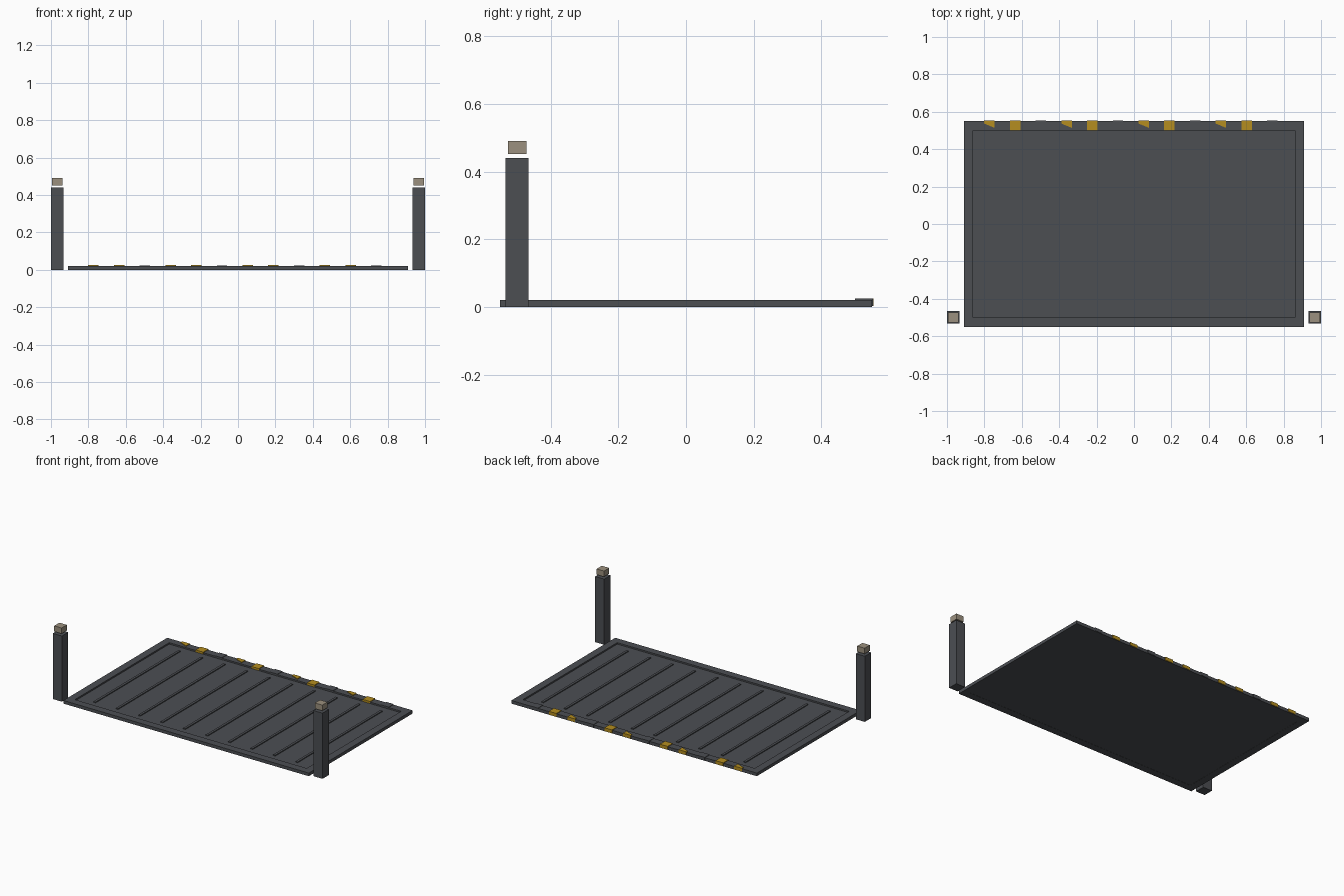
import bpy, bmesh

if "Cube" in bpy.data.objects:
    bpy.data.objects.remove(bpy.data.objects["Cube"])


def material(name, rgb):
    m = bpy.data.materials.new(name)
    m.diffuse_color = (*rgb, 1)
    m.use_nodes = True
    m.node_tree.nodes["Principled BSDF"].inputs["Base Color"].default_value = m.diffuse_color
    return m


STEEL = material("dark steel", (0.072, 0.077, 0.086))
YELLOW = material("hazard yellow", (0.46, 0.27, 0.014))
BEIGE = material("lamp beige", (0.33, 0.28, 0.21))


def prism(name, pts, z0, z1, mat):
    """Extrude a flat outline (counter-clockwise from above) from z0 to z1."""
    bm = bmesh.new()
    low = [bm.verts.new((x, y, z0)) for x, y in pts]
    high = [bm.verts.new((x, y, z1)) for x, y in pts]
    bm.faces.new(low[::-1])
    bm.faces.new(high)
    n = len(pts)
    for i in range(n):
        j = (i + 1) % n
        bm.faces.new((low[i], low[j], high[j], high[i]))
    me = bpy.data.meshes.new(name)
    bm.to_mesh(me)
    bm.free()
    me.materials.append(mat)
    ob = bpy.data.objects.new(name, me)
    bpy.context.collection.objects.link(ob)
    return ob


def box(name, x0, x1, y0, y1, z0, z1, mat):
    return prism(name, [(x0, y0), (x1, y0), (x1, y1), (x0, y1)], z0, z1, mat)


# Ramp floor and raised rim
box("floor_plate", -0.86, 0.86, -0.5, 0.5, 0.001, 0.011, STEEL)
box("front_rim", -0.91, 0.91, -0.55, -0.5, 0, 0.021, STEEL)
box("back_rim", -0.91, 0.91, 0.5, 0.55, 0, 0.021, STEEL)
for side, s in (("left", -1), ("right", 1)):
    a, b = sorted((s * 0.86, s * 0.91))
    box(side + "_rim", a, b, -0.5, 0.5, 0, 0.021, STEEL)

    # Corner post with a lamp floating just above it
    a, b = sorted((s * 0.933, s * 1.0))
    box(side + "_post", a, b, -0.533, -0.466, 0, 0.44, STEEL)
    a, b = sorted((s * 0.939, s * 0.994))
    box(side + "_lamp", a, b, -0.527, -0.472, 0.452, 0.49, BEIGE)

# Grip ribs across the floor
for i in range(10):
    x = -0.75 + i * 1.5 / 9
    box("grip_rib", x - 0.008, x + 0.008, -0.45, 0.45, 0.009, 0.017, STEEL)

# Warning tiles along the back rim: cut yellow, full yellow, dark, repeated
for i in range(12):
    x = -0.773 + i * 0.1375
    a, b = x - 0.028, x + 0.028
    if i % 3 == 0:
        prism("cut_warning_tile", [(a, 0.537), (b, 0.514), (b, 0.553), (a, 0.553)],
              0.004, 0.025, YELLOW)
    elif i % 3 == 1:
        box("warning_tile", a, b, 0.499, 0.554, 0.002, 0.025, YELLOW)
    else:
        box("dark_tile", a, b, 0.5, 0.553, 0.002, 0.024, STEEL)
